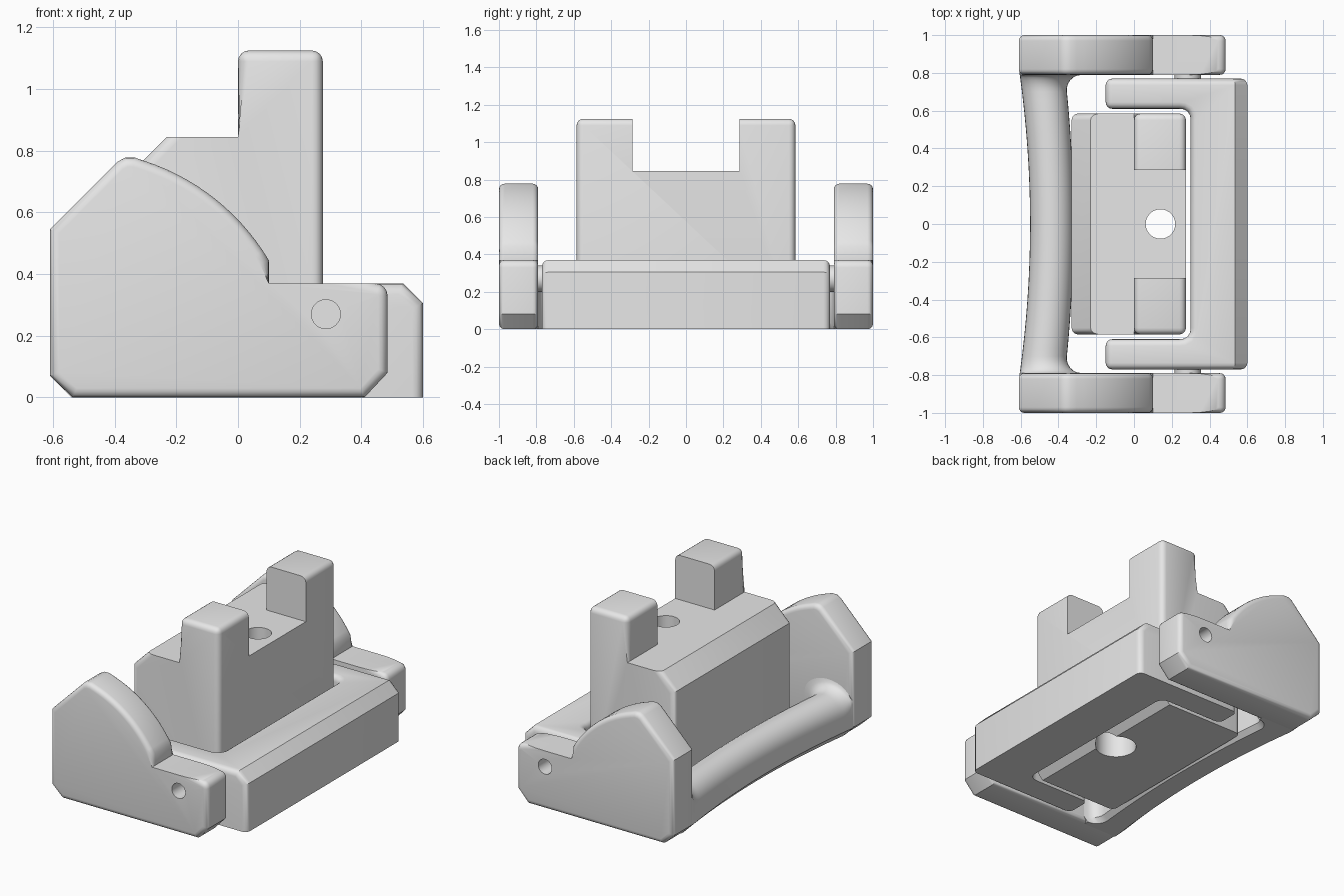
import bpy, bmesh, math
from mathutils import Vector, Matrix

cube = bpy.data.objects.get("Cube")
if cube:
    bpy.data.objects.remove(cube, do_unlink=True)

grey = bpy.data.materials.new("plain_grey")
grey.use_nodes = True
GREY = (0.8, 0.8, 0.8, 1)
grey.diffuse_color = GREY
grey.node_tree.nodes["Principled BSDF"].inputs["Base Color"].default_value = GREY


def finish(name, bm):
    bmesh.ops.recalc_face_normals(bm, faces=bm.faces)
    mesh = bpy.data.meshes.new(name)
    bm.to_mesh(mesh)
    bm.free()
    mesh.materials.append(grey)
    ob = bpy.data.objects.new(name, mesh)
    bpy.context.collection.objects.link(ob)
    return ob


def activate(ob):
    bpy.ops.object.select_all(action='DESELECT')
    ob.select_set(True)
    bpy.context.view_layer.objects.active = ob


def smooth(ob):
    activate(ob)
    bpy.ops.object.shade_smooth_by_angle(angle=math.radians(32))


def prism(points, lo, hi, axis):
    """Extrude a flat outline along Y (outline in xz) or Z (outline in xy)."""
    place = (lambda a, b, d: (a, d, b)) if axis == 'Y' else (lambda a, b, d: (a, b, d))
    bm = bmesh.new()
    rings = [[bm.verts.new(place(a, b, d)) for a, b in points] for d in (lo, hi)]
    bm.faces.new(rings[0])
    bm.faces.new(rings[1])
    n = len(points)
    for i in range(n):
        j = (i + 1) % n
        bm.faces.new((rings[0][i], rings[0][j], rings[1][j], rings[1][i]))
    bmesh.ops.recalc_face_normals(bm, faces=bm.faces)
    return bm


def round_edges(bm, rule, width, segments):
    bm.normal_update()
    chosen = [e for e in bm.edges if rule(e, [v.co for v in e.verts])]
    bmesh.ops.bevel(bm, geom=chosen, offset=width, segments=segments,
                    profile=0.5, affect='EDGES', clamp_overlap=False)


def cylinder(name, radius, radius_end, depth, centre, axis):
    bm = bmesh.new()
    bmesh.ops.create_cone(bm, cap_ends=True, segments=40, radius1=radius,
                          radius2=radius_end, depth=depth)
    if axis == 'Y':
        bm.transform(Matrix.Rotation(math.pi / 2, 4, 'X'))
    bm.transform(Matrix.Translation(Vector(centre)))
    return finish(name, bm)


def cut(ob, cutter):
    activate(ob)
    mod = ob.modifiers.new("cut", 'BOOLEAN')
    mod.operation, mod.solver, mod.object = 'DIFFERENCE', 'EXACT', cutter
    bpy.ops.object.modifier_apply(modifier=mod.name)
    bpy.data.objects.remove(cutter, do_unlink=True)


def arc(cx, cz, r, start, end, steps):
    return [(cx + r * math.cos(math.radians(start + (end - start) * i / steps)),
             cz + r * math.sin(math.radians(start + (end - start) * i / steps)))
            for i in range(steps + 1)]


# Side plates: chamfered foot, sloped back, arched top and a low arm
PIVOT = (0.285, 0.27)
STEP = 0.37
plate_outline = [(-0.61, 0.07), (-0.535, 0), (0.41, 0), (0.485, 0.08)]
plate_outline += arc(0.445, STEP - 0.04, 0.04, 0, 90, 4)
plate_outline += [(0.10, STEP)]
plate_outline += arc(-0.53, 0.07, 0.733, 30.7, 72, 14)
plate_outline += [(-0.335, 0.778), (-0.365, 0.778), (-0.39, 0.765), (-0.61, 0.545)]


def plate_rim(e, co):
    rim = abs(co[0].y - co[1].y) < 1e-5
    on_step = all(abs(c.z - STEP) < 1e-4 for c in co)
    return rim and not on_step


for side, label in ((-1, "front"), (1, "back")):
    lo, hi = sorted((side * 0.79, side * 1.0))
    bm = prism(plate_outline, lo, hi, 'Y')
    round_edges(bm, plate_rim, 0.03, 4)
    plate = finish(label + "_side_plate", bm)
    cut(plate, cylinder("pin_cutter", 0.047, 0.047, 0.4,
                        (PIVOT[0], side * 0.9, PIVOT[1]), 'Y'))
    smooth(plate)
    # Pivot boss between plate and base
    smooth(cylinder(label + "_pivot_boss", 0.07, 0.07, 0.04,
                    (PIVOT[0], side * 0.775, PIVOT[1]), 'Y'))


# Handle: bowed bar with a flat underside, flaring into the plates
def handle_section(y):
    end = min(abs(y) / 0.79, 1)
    gap, r = max(0.79 - abs(y), 0), 0.09
    flare = r - math.sqrt(r * r - (r - gap) ** 2) if gap < r else 0
    outer = -0.605 + 0.055 * (1 - end ** 2)
    inner = -0.365 + 0.045 * (1 - end ** 2) + flare
    top = 0.28 + 0.6 * flare
    mid, half = (outer + inner) / 2, (inner - outer) / 2
    section = [(outer + 0.065, 0), (outer, 0.065)]
    section += [(mid - half * math.cos(math.pi * i / 16),
                 top - 0.12 + 0.12 * math.sin(math.pi * i / 16)) for i in range(17)]
    return section + [(inner, 0.03), (inner - 0.03, 0)]


bm = bmesh.new()
stations = [0.1 * i for i in range(7)] + [0.66, 0.7, 0.72, 0.74, 0.76, 0.775, 0.785, 0.79, 0.82]
stations = [-y for y in reversed(stations[1:])] + stations
rings = [[bm.verts.new((x, y, z)) for x, z in handle_section(y)] for y in stations]
for a, b in zip(rings, rings[1:]):
    for i in range(len(a)):
        j = (i + 1) % len(a)
        bm.faces.new((a[i], a[j], b[j], b[i]))
bm.faces.new(rings[0])
bm.faces.new(rings[-1])
smooth(finish("handle", bm))

# Base: U-shaped frame with a chamfered long top edge
half_u = [(0.3, 0.55), (0.297, 0.573), (0.285, 0.595), (0.263, 0.607), (0.24, 0.61),
          (-0.15, 0.61), (-0.15, 0.77), (0.6, 0.77)]
bm = prism(half_u + [(x, -y) for x, y in reversed(half_u)], 0, STEP, 'Z')
round_edges(bm, lambda e, co: all(c.x > 0.59 and c.z > 0.3 for c in co), 0.065, 1)


def base_edges(e, co):
    return max(c.z for c in co) > 0.01 and e.calc_face_angle_signed(0) > 1


round_edges(bm, base_edges, 0.035, 4)
smooth(finish("base_frame", bm))

# Centre block with two towers left standing by a notch
SHELF = 0.845
block_outline = [(-0.33, 0), (-0.33, 0.745), (-0.23, SHELF), (0, SHELF),
                 (0, 1.125), (0.275, 1.125), (0.275, 0.06), (0.215, 0)]
bm = prism(block_outline, -0.585, 0.585, 'Y')


def block_edges(e, co):
    on_shelf = all(abs(c.z - SHELF) < 1e-4 for c in co)
    return min(c.z for c in co) + max(c.z for c in co) > 0.13 and not on_shelf \
        and e.calc_face_angle_signed(0) > 1


round_edges(bm, block_edges, 0.035, 4)
block = finish("centre_block", bm)
notch = [(-0.002, SHELF), (0.4, SHELF), (0.4, 1.3), (-0.002, 1.3)]
cut(block, finish("notch_cutter", prism(notch, -0.285, 0.285, 'Y')))

# Bolt hole with a wide counterbore underneath
cut(block, cylinder("bolt_cutter", 0.078, 0.078, 2.4, (0.14, 0, 0.6), 'Z'))
cut(block, cylinder("counterbore_cutter", 0.12, 0.12, 0.9, (0.14, 0, 0), 'Z'))
smooth(block)
